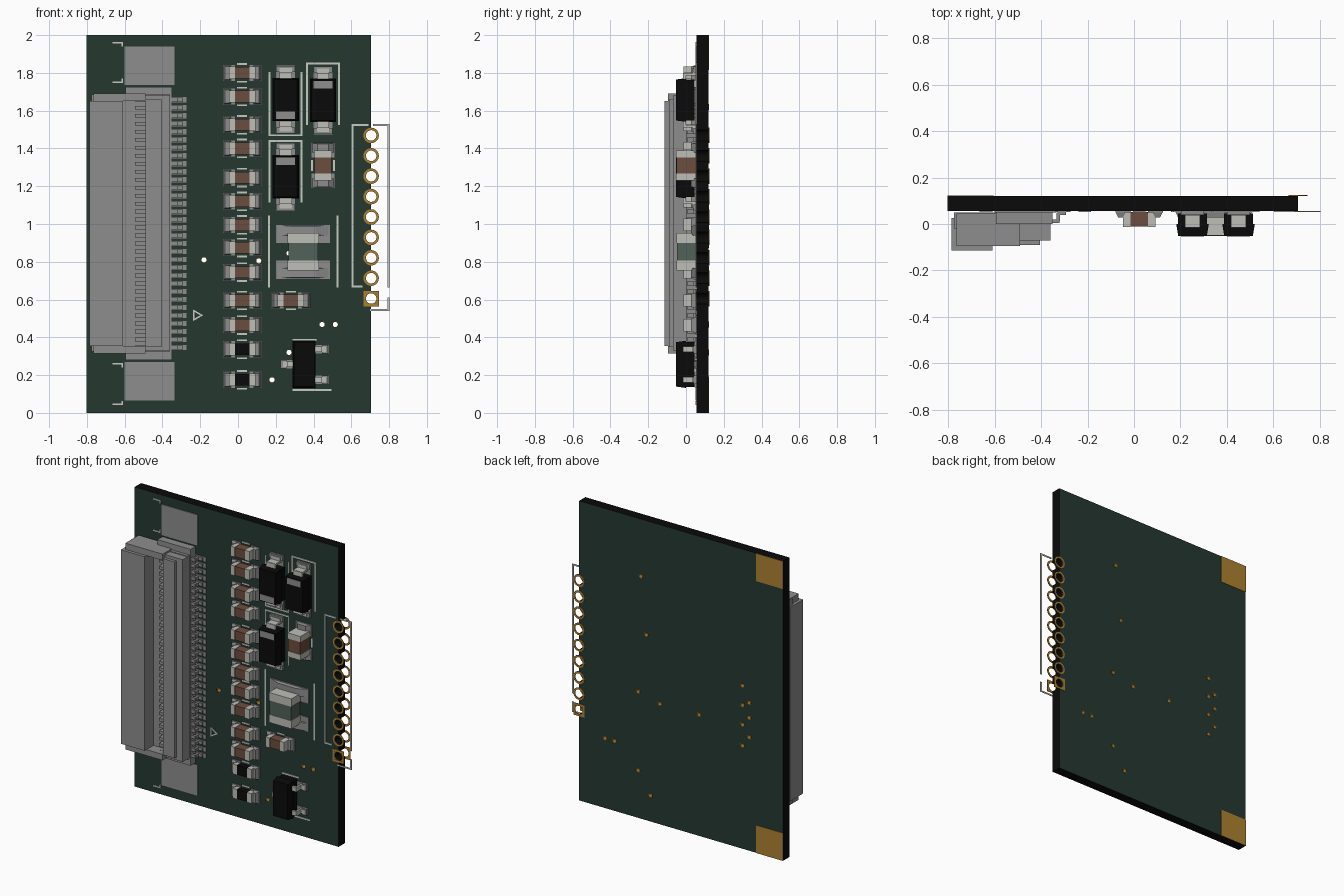
import bpy, bmesh
from math import pi
from mathutils import Matrix, Vector

if "Cube" in bpy.data.objects:
    bpy.data.objects.remove(bpy.data.objects["Cube"])


def material(name, r, g, b):
    m = bpy.data.materials.new(name)
    m.use_nodes = True
    m.diffuse_color = (r, g, b, 1)
    bsdf = next(n for n in m.node_tree.nodes if n.type == 'BSDF_PRINCIPLED')
    bsdf.inputs["Base Color"].default_value = (r, g, b, 1)
    return m


MASK = material("dark green mask", .018, .04, .03)
BLACK = material("black", .003, .003, .003)
GREY = material("metal grey", .27, .27, .27)
SILVER = material("light silver", .52, .52, .48)
SILK = material("print white", .58, .6, .55)
BROWN = material("ceramic brown", .15, .075, .05)
GOLD = material("gold", .42, .22, .03)
SLATE = material("slate green", .085, .12, .1)
FRONT, BACK = .055, .12          # board surfaces along y


class Part:
    """Collects coloured blocks; heights are measured out from the board front."""

    def __init__(self, name):
        self.name, self.bm, self.mats = name, bmesh.new(), []

    def index(self, mat):
        if mat not in self.mats:
            self.mats.append(mat)
        return self.mats.index(mat)

    def box(self, mat, x, z, h, taper=(1, 1)):
        mid = [(x[0] + x[1]) / 2, (z[0] + z[1]) / 2]
        size = [x[1] - x[0], h[1] - h[0], z[1] - z[0]]
        centre = Vector((mid[0], FRONT - (h[0] + h[1]) / 2, mid[1]))
        made = bmesh.ops.create_cube(
            self.bm, size=1, matrix=Matrix.Translation(centre) @ Matrix.Diagonal((*size, 1)))
        for v in made["verts"]:
            if v.co.y < centre.y:          # shrink the outward face
                v.co.x = mid[0] + (v.co.x - mid[0]) * taper[0]
                v.co.z = mid[1] + (v.co.z - mid[1]) * taper[1]
        for f in {f for v in made["verts"] for f in v.link_faces}:
            f.material_index = self.index(mat)

    def block(self, mat, cx, cz, w, d, h, taper=(1, 1)):
        self.box(mat, (cx - w / 2, cx + w / 2), (cz - d / 2, cz + d / 2), h, taper)

    def ring(self, mat, x, z, outer, inner, y, depth, sides=20):
        loops = []
        for r, yy in ((outer, y), (outer, y + depth), (inner, y + depth), (inner, y)):
            loops.append([self.bm.verts.new(
                Vector((x, yy, z)) + Matrix.Rotation(2 * pi * i / sides, 3, 'Y') @ Vector((r, 0, 0)))
                for i in range(sides)])
        for a, b in zip(loops, loops[1:] + loops[:1]):
            for i in range(sides):
                j = (i + 1) % sides
                self.bm.faces.new((a[i], a[j], b[j], b[i])).material_index = self.index(mat)

    def finish(self):
        bmesh.ops.recalc_face_normals(self.bm, faces=self.bm.faces)
        mesh = bpy.data.meshes.new(self.name)
        self.bm.to_mesh(mesh)
        self.bm.free()
        for m in self.mats:
            mesh.materials.append(m)
        ob = bpy.data.objects.new(self.name, mesh)
        bpy.context.collection.objects.link(ob)
        return ob


# Board with drilled holes
EDGE_X = .705
edge_z = [.605 + .108 * i for i in range(9)]
vias = [(-.18, .81), (.11, .805), (.27, .845), (.445, .468), (.515, .468), (.27, .32),
        (.18, .175), (.25, 1.62), (.21, 1.24)]
vias += [(-.5, z) for z in (1.09, .96, .83, .69)] + [(-.55, z) for z in (.99, .89, .76)]
part = Part("circuit_board")
part.box(BLACK, (-.802, EDGE_X), (0, 2), (FRONT - BACK, 0))
part.index(MASK)
board = part.finish()
part = Part("drill_cutter")
for x, z, r in [(x, z, .016) for x, z in vias] + [(EDGE_X, z, .029) for z in edge_z]:
    bmesh.ops.create_cone(part.bm, cap_ends=True, segments=20, radius1=r, radius2=r, depth=.3,
                          matrix=Matrix.Translation((x, .08, z)) @ Matrix.Rotation(pi / 2, 4, 'X'))
part.index(BLACK)
cutter = part.finish()
cutter.hide_render = True
mod = board.modifiers.new("drill", 'BOOLEAN')
mod.operation, mod.solver, mod.object = 'DIFFERENCE', 'EXACT', cutter
bpy.context.view_layer.objects.active = board
bpy.ops.object.modifier_apply(modifier="drill")
bpy.data.objects.remove(cutter)
for p in board.data.polygons:
    p.material_index = 1 if abs(p.normal.y) > .9 else 0

# Plated vias, edge rings and rear contact pads
part = Part("via_barrels")
for x, z in vias:
    part.ring(GOLD, x, z, .0165, .0135, FRONT + .002, BACK - FRONT - .001, 12)
part.finish()
part = Part("edge_rings")
for y in (FRONT - .004, BACK):
    for z in edge_z[1:]:
        part.ring(GOLD, EDGE_X, z, .041, .028, y, .004)
    h = (FRONT - y - .004, FRONT - y)
    for s in (-1, 1):               # square first ring
        part.block(GOLD, EDGE_X + s * .034, edge_z[0], .014, .082, h)
        part.block(GOLD, EDGE_X, edge_z[0] + s * .034, .054, .014, h)
    part.ring(GOLD, EDGE_X, edge_z[0], .036, .028, y, .0038)
part.finish()
part = Part("rear_pads")
for z in ((0, .185), (1.815, 2)):
    part.box(GOLD, (-.802, -.605), z, (FRONT - BACK - .003, FRONT - BACK))
part.finish()


# Printed outlines
def line(x0, z0, x1, z1, w=.01):
    silk.box(SILK, (min(x0, x1) - w / 2, max(x0, x1) + w / 2),
             (min(z0, z1) - w / 2, max(z0, z1) + w / 2), (0, .004))


silk = Part("printed_outlines")
for x, closed, other in ((.252, 1.47, 1.80), (.45, 1.85, 1.53), (.252, 1.44, 1.12)):
    line(x - .085, closed, x + .085, closed)
    for s in (-.085, .085):
        line(x + s, closed, x + s, other)
for x in (.165, .527):
    line(x, .67, x, 1.04)
for x in (.607, .797):
    line(x, .67, x, 1.525)
line(.607, 1.525, .685, 1.525)
line(.72, 1.525, .797, 1.525)
line(.607, .67, .655, .67)
line(.797, .605, .797, .545)
line(.705, .545, .797, .545)
line(.293, .385, .41, .385)
line(.293, .122, .49, .122)
for z, s in ((1.96, -1), (1.75, 1), (.26, -1), (.045, 1)):
    line(-.66, z, -.612, z, .008)
    line(-.612, z, -.612, z + s * .015, .008)
silk.ring(SILK, -.22, .517, .036, .02, FRONT - .004, .004, 3)

# Ribbon connector
part = Part("ribbon_connector")
part.box(GREY, (-.775, -.36), (.325, 1.685), (.006, .075))
part.box(GREY, (-.595, -.35), (.28, 1.725), (.004, .055))
part.box(GREY, (-.785, -.61), (.355, 1.65), (.03, .17))
part.box(GREY, (-.49, -.36), (.33, 1.68), (.05, .125))
part.box(GREY, (-.49, -.405), (.35, 1.66), (.12, .145))
for z in ((.315, .355), (1.65, 1.692)):
    part.box(GREY, (-.765, -.49), z, (.01, .15))
for i in range(32):                 # slot contacts and rear leads
    z = 1.002 + (i - 15.5) * .0423
    part.block(GREY, -.51, z, .07, .02, (.07, .11))
    part.block(GREY, -.345, z, .05, .022, (.035, .05))
    part.block(GREY, -.325, z, .015, .022, (.006, .045))
    part.block(GREY, -.31, z, .035, .022, (.004, .016))
    part.block(GREY, -.315, z, .085, .028, (0, .004))
part.finish()
part = Part("connector_mount_pads")
for z in ((.065, .27), (1.735, 1.94)):
    part.box(GREY, (-.6, -.335), z, (0, .005))
part.finish()


# Two-terminal chips with soldered pads
def chip(name, x, z, body, half, core, pads, width, height, mat, upright=False, pad_width=None):
    part = Part(name)
    pw = pad_width or width * 1.3

    def put(m, a, b, w, h, taper=(1, 1)):
        along, across = (a, b), (-w / 2, w / 2)
        if upright:
            along, across = across, along
        part.box(m, [x + v for v in along], [z + v for v in across], h, taper)

    put(mat, -body, body, width * .94, (.004, height - .002))
    for s in (-1, 1):
        put(SILVER, *sorted((s * core, s * half)), width, (.003, height))
        put(GREY, *sorted((s * core, s * pads)), pw, (0, .006))
        put(GREY, *sorted((s * half * .85, s * pads * .98)), pw * .94, (.006, .028), (.5, .85))
    part.finish()


column = [1.80, 1.675, 1.525, 1.40, 1.245, 1.12, .995, .875, .745, .595, .465, .337, .175]
for i, (x, z) in enumerate([(.022, z) for z in column] + [(.28, .595)]):
    resistor = i in (11, 12)
    chip("small_resistor" if resistor else "small_capacitor", x, z, .065, .07, .038, .102,
         .066, .045 if resistor else .067, BLACK if resistor else BROWN)
    for s in (-1, 1):
        line(x - .022, z + s * .047, x + .022, z + s * .047, .009)
chip("large_capacitor", .45, 1.31, .075, .08, .042, .12, .096, .108, BROWN, True, .12)
for x in (.392, .508):
    line(x, 1.285, x, 1.335)
chip("power_inductor", .345, .853, .09, .1, .047, .143, .166, .104, SLATE, True, .285)
silk.finish()


# Moulded bodies and bent leads
def moulded(part, x, z, w, d):
    part.block(BLACK, x, z, w, d, (.055, .107), (.88, .94))
    part.block(BLACK, x, z, w * .9, d * .95, (.01, .055))


def lead(part, x, z, along, width):
    """Bent lead leaving (x, z) in direction along = (dx, dz)."""
    for start, end, h, mat in ((-.01, .03, (.055, .07), SILVER), (.02, .032, (.012, .067), SILVER),
                               (.02, .055, (.005, .02), SILVER), (-.01, .068, (0, .005), GREY),
                               (.035, .066, (.005, .016), GREY)):
        w = width * (1.5 if mat == GREY else 1)
        mid, size = (start + end) / 2, end - start
        part.block(mat, x + along[0] * mid, z + along[1] * mid,
                   size if along[0] else w, size if along[1] else w, h)


for x, z, side in ((.252, 1.658, -1), (.45, 1.655, 1), (.252, 1.25, 1)):
    part = Part("diode")
    moulded(part, x, z, .14, .228)
    part.block(GREY, x, z + side * .082, .1, .04, (.107, .109))
    for s in (-1, 1):
        lead(part, x, z + s * .112, (0, s), .066)
    part.finish()

part = Part("transistor")
moulded(part, .35, .257, .122, .25)
lead(part, .292, .257, (-1, 0), .03)
for z in (.337, .175):
    lead(part, .41, z, (1, 0), .03)
part.finish()
